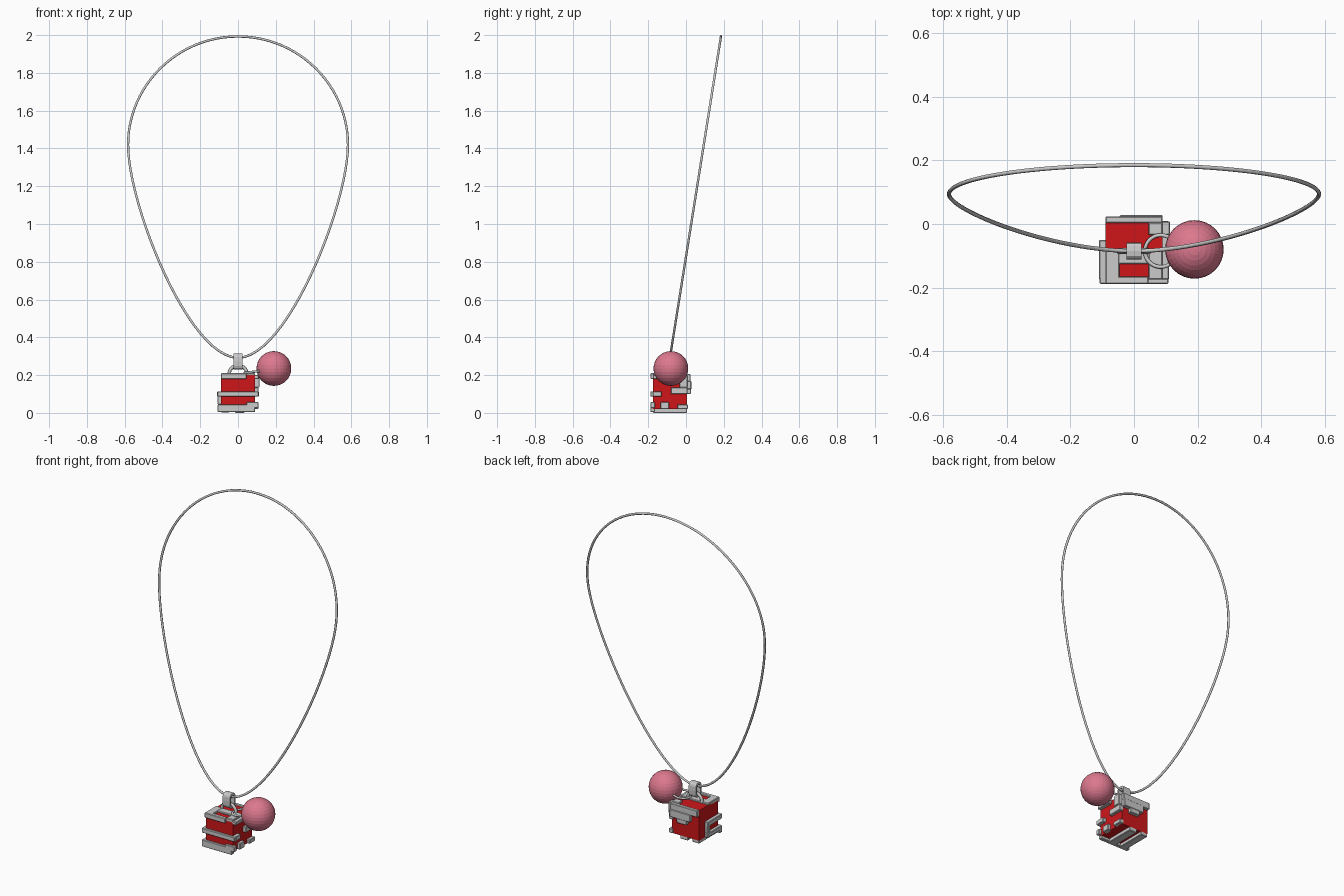
import bpy, bmesh, math
from mathutils import Vector

if "Cube" in bpy.data.objects:
    bpy.data.objects.remove(bpy.data.objects["Cube"])

CY = -0.085  # depth of the pendant centre


def material(name, rgb):
    m = bpy.data.materials.new(name)
    m.diffuse_color = (*rgb, 1)
    m.use_nodes = True
    m.node_tree.nodes["Principled BSDF"].inputs["Base Color"].default_value = m.diffuse_color
    return m


red = material("red", (0.62, 0.008, 0.01))
pink = material("pink", (0.72, 0.19, 0.27))


def box(name, x0, x1, y0, y1, z0, z1, mat=None, bevel=0.003):
    bpy.ops.mesh.primitive_cube_add(size=1, location=((x0 + x1) / 2, (y0 + y1) / 2, (z0 + z1) / 2))
    o = bpy.context.object
    o.name = name
    for v in o.data.vertices:
        v.co = Vector((v.co.x * (x1 - x0), v.co.y * (y1 - y0), v.co.z * (z1 - z0)))
    if mat:
        o.data.materials.append(mat)
    if bevel:
        b = o.modifiers.new("bevel", 'BEVEL')
        b.width = bevel
        b.segments = 1
    return o


def ring(name, loc, rot, major, minor):
    bpy.ops.mesh.primitive_torus_add(location=loc, rotation=rot, major_radius=major, minor_radius=minor,
                                     major_segments=32, minor_segments=8)
    o = bpy.context.object
    o.name = name
    bpy.ops.object.shade_smooth_by_angle(angle=math.radians(50))


# cord: egg-shaped loop leaning back
def on_plane(x, z):
    return Vector((x, CY + (z - 0.292) * 0.27 / 1.701, z))


cu = bpy.data.curves.new("cord", 'CURVE')
cu.dimensions = '3D'
cu.bevel_depth = 0.0065
cu.bevel_resolution = 2
cu.resolution_u = 24
sp = cu.splines.new('BEZIER')
sp.bezier_points.add(3)
sp.use_cyclic_u = True
# each row: left handle, point, right handle
path = [((-0.26, 0.292), (0, 0.292), (0.26, 0.292)),
        ((0.582, 1.10), (0.582, 1.42), (0.582, 1.735)),
        ((0.32, 1.993), (0, 1.993), (-0.32, 1.993)),
        ((-0.582, 1.735), (-0.582, 1.42), (-0.582, 1.10))]
for p, (a, b, c) in zip(sp.bezier_points, path):
    p.handle_left_type = p.handle_right_type = 'FREE'
    p.co, p.handle_left, p.handle_right = on_plane(*b), on_plane(*a), on_plane(*c)
bpy.context.collection.objects.link(bpy.data.objects.new("cord", cu))

# bail: oval strap the cord runs through
bm = bmesh.new()
N = 16
loops = []
for x, ry, rz in ((-0.024, 0.027, 0.043), (0.024, 0.027, 0.043), (0.024, 0.016, 0.031), (-0.024, 0.016, 0.031)):
    loop = []
    for i in range(N):
        a = 2 * math.pi * i / N
        c, s = math.cos(a), math.sin(a)
        loop.append(bm.verts.new((x, CY + ry * math.copysign(abs(c) ** 0.6, c),
                                  0.272 + rz * math.copysign(abs(s) ** 0.6, s))))
    loops.append(loop)
for k in range(4):
    A, B = loops[k], loops[(k + 1) % 4]
    for i in range(N):
        j = (i + 1) % N
        bm.faces.new((A[i], A[j], B[j], B[i]))
bmesh.ops.recalc_face_normals(bm, faces=bm.faces)
me = bpy.data.meshes.new("bail")
bm.to_mesh(me)
bm.free()
bpy.context.collection.objects.link(bpy.data.objects.new("bail", me))

# loop on the cube and side ring that holds the ball
ring("cube_loop", (0, CY, 0.205), (math.pi / 2, 0, 0), 0.047, 0.009)
ring("ball_ring", (0.084, CY, 0.218), (0, math.radians(-6), 0), 0.05, 0.006)

# ball
bpy.ops.mesh.primitive_uv_sphere_add(segments=32, ring_count=16, radius=0.092, location=(0.19, -0.08, 0.235))
bpy.context.object.name = "ball"
bpy.context.object.data.materials.append(pink)

# red cube
box("cube", -0.09, 0.09, -0.175, 0.005, 0.02, 0.2, red, 0)

# grey plates wrapping the cube: x0, x1, y0, y1, z0, z1
plates = {
    "front_top_bar": (-0.09, 0.045, -0.188, -0.165, 0.18, 0.21),
    "front_middle_bar": (-0.108, 0.108, -0.188, -0.165, 0.086, 0.114),
    "front_bottom_bar": (-0.108, 0.09, -0.188, -0.165, 0.004, 0.045),
    "front_corner_block": (0.045, 0.108, -0.188, -0.165, 0.025, 0.057),
    "right_top_front": (0.08, 0.11, -0.175, -0.08, 0.18, 0.2),
    "right_top_back": (0.08, 0.113, -0.035, 0.008, 0.135, 0.2),
    "right_middle_front": (0.08, 0.11, -0.175, -0.13, 0.086, 0.114),
    "right_middle_back": (0.08, 0.108, -0.08, 0.008, 0.1, 0.135),
    "right_low_front": (0.08, 0.108, -0.135, -0.09, 0.02, 0.057),
    "right_low_back": (0.08, 0.108, -0.045, 0.01, 0.02, 0.045),
    "left_middle_bar": (-0.11, -0.08, -0.175, -0.05, 0.086, 0.114),
    "left_link": (-0.108, -0.08, -0.075, -0.05, 0.045, 0.114),
    "left_bottom_bar": (-0.108, -0.08, -0.175, -0.05, 0.02, 0.045),
    "back_top_bar": (-0.09, 0.09, 0.003, 0.024, 0.165, 0.205),
    "back_middle_step": (-0.045, 0.09, 0.003, 0.028, 0.125, 0.17),
    "back_lower_step": (-0.02, 0.045, 0.003, 0.026, 0.1, 0.13),
    "top_left_plate": (-0.09, -0.045, -0.175, -0.08, 0.19, 0.21),
    "top_cross_bar": (-0.055, 0.05, -0.125, -0.08, 0.19, 0.209),
    "top_right_plate": (0.045, 0.09, -0.175, -0.08, 0.19, 0.21),
    "top_back_corner": (0.045, 0.09, -0.035, 0.005, 0.19, 0.21),
    "bottom_left_bar": (-0.09, -0.045, -0.175, 0.005, 0.002, 0.025),
    "bottom_middle_bar": (-0.015, 0.035, -0.175, 0.005, 0.0, 0.025),
}
for name, dims in plates.items():
    box(name, *dims)
